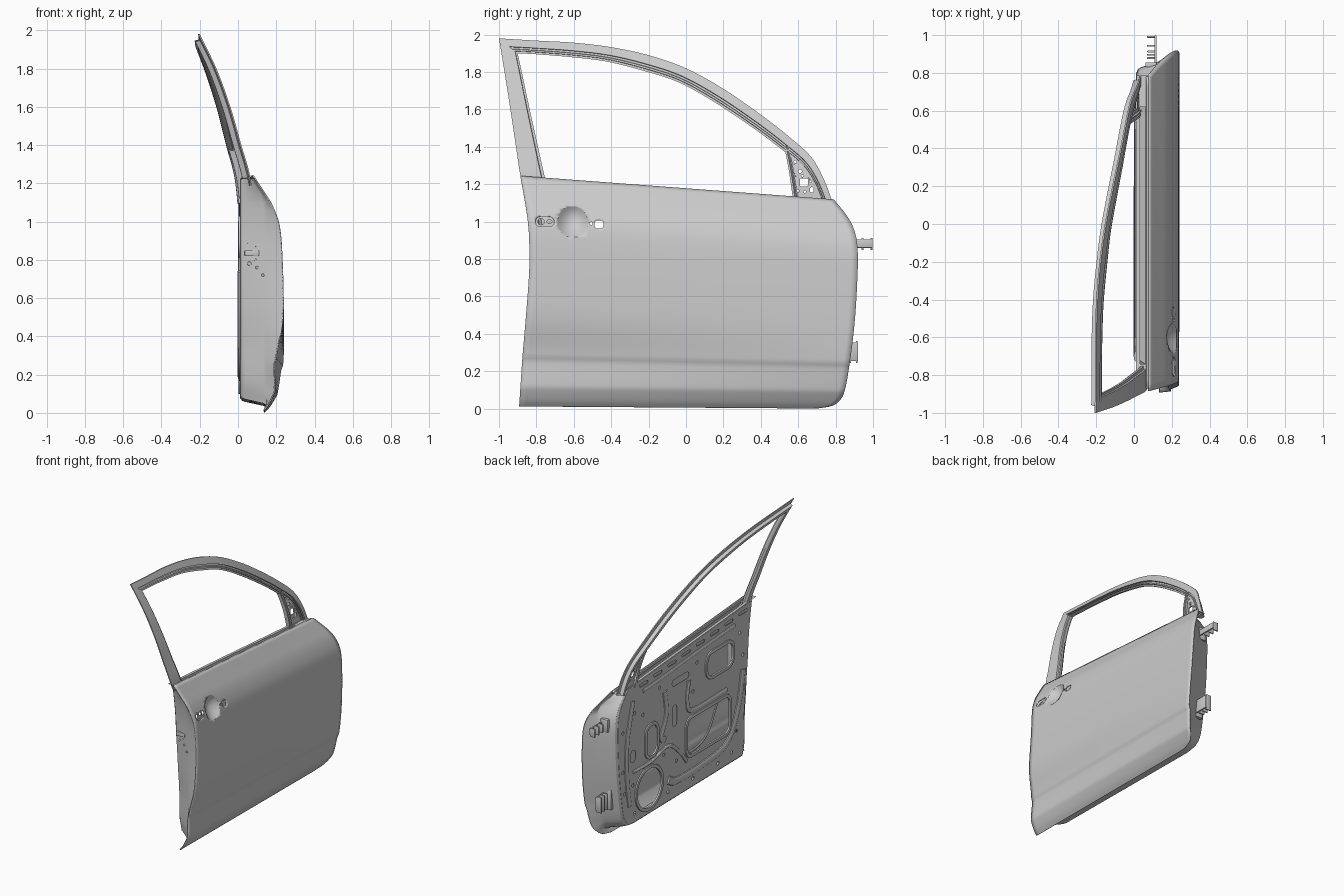
import bpy, bmesh, math
from mathutils import Vector

if "Cube" in bpy.data.objects:
    bpy.data.objects.remove(bpy.data.objects["Cube"])

# ---------- helpers ----------
def herm(pts, t):
    """smooth interpolation of (t, value) pairs"""
    t = min(max(t, pts[0][0]), pts[-1][0])
    sl = lambda k: ((pts[min(k+1, len(pts)-1)][1] - pts[max(k-1, 0)][1]) /
                    (pts[min(k+1, len(pts)-1)][0] - pts[max(k-1, 0)][0]))
    i = next(k for k in range(len(pts)-1) if t <= pts[k+1][0])
    (a, p), (b, q) = pts[i], pts[i+1]
    h = b - a
    u = (t - a) / h
    return ((2*u**3 - 3*u*u + 1)*p + (u**3 - 2*u*u + u)*h*sl(i)
            + (3*u*u - 2*u**3)*q + (u**3 - u*u)*h*sl(i+1))

def spline(pts, n=6):
    """Catmull-Rom through tuples of any size"""
    P = [Vector(p) for p in pts]
    P = [2*P[0] - P[1]] + P + [2*P[-1] - P[-2]]
    out = []
    for i in range(1, len(P)-2):
        a, b, c, d = P[i-1:i+3]
        for k in range(n):
            u = k / n
            out.append(0.5*(2*b + (c-a)*u + (2*a-5*b+4*c-d)*u*u + (3*b-a-3*c+d)*u**3))
    return out + [P[-2]]

def finish(name, bm, angle=30):
    bmesh.ops.remove_doubles(bm, verts=bm.verts, dist=1e-5)
    bmesh.ops.recalc_face_normals(bm, faces=bm.faces)
    me = bpy.data.meshes.new(name)
    bm.to_mesh(me)
    bm.free()
    ob = bpy.data.objects.new(name, me)
    bpy.context.collection.objects.link(ob)
    bpy.ops.object.select_all(action='DESELECT')
    ob.select_set(True)
    bpy.context.view_layer.objects.active = ob
    bpy.ops.object.shade_smooth_by_angle(angle=math.radians(angle))
    return ob

def apply(ob, kind, **kw):
    m = ob.modifiers.new(kind, kind)
    for k, v in kw.items():
        setattr(m, k, v)
    bpy.context.view_layer.objects.active = ob
    bpy.ops.object.modifier_apply(modifier=m.name)

def loft(name, rings, closed=False, caps=False):
    bm = bmesh.new()
    R = [[bm.verts.new(p) for p in r] for r in rings]
    n = len(R[0])
    for a, b in zip(R, R[1:]):
        for i in range(n if closed else n-1):
            j = (i+1) % n
            bm.faces.new((a[i], a[j], b[j], b[i]))
    if caps:
        bm.faces.new(R[0])
        bm.faces.new(R[-1])
    return finish(name, bm)

def rrect(cy, cz, w, h, r=None, n=6):
    r = min(w, h)*0.499 if r is None else r
    out = []
    for k, (sy, sz) in enumerate(((1, 1), (-1, 1), (-1, -1), (1, -1))):
        for i in range(n+1):
            a = math.pi/2*(k + i/n)
            out.append((cy + sy*(w/2-r) + r*math.cos(a), cz + sz*(h/2-r) + r*math.sin(a)))
    return out

def plate(name, loops, xf, thick, bevel=0):
    """flat sheet in the y-z plane; the loops after the first are holes"""
    cu = bpy.data.curves.new(name, 'CURVE')
    cu.dimensions, cu.fill_mode = '2D', 'BOTH'
    cu.extrude, cu.bevel_depth, cu.bevel_resolution, cu.offset = thick/2, bevel, 1, -bevel
    for lp in loops:
        s = cu.splines.new('POLY')
        s.points.add(len(lp)-1)
        for p, (y, z) in zip(s.points, lp):
            p.co = (y, z, 0, 1)
        s.use_cyclic_u = True
    tmp = bpy.data.objects.new("tmp", cu)
    bpy.context.collection.objects.link(tmp)
    me = bpy.data.meshes.new_from_object(tmp.evaluated_get(bpy.context.evaluated_depsgraph_get()))
    bpy.data.objects.remove(tmp)
    bm = bmesh.new()
    bm.from_mesh(me)
    for v in bm.verts:
        y, z, d = v.co
        v.co = (d + (xf(y, z) if callable(xf) else xf), y, z)
    return finish(name, bm)

def ridge(name, pts, w, x, h):
    """flattened rounded rib following a path on the inner panel"""
    P = spline(pts, 8)
    rings = []
    for i, p in enumerate(P):
        d = (P[min(i+1, len(P)-1)] - P[max(i-1, 0)]).normalized()
        rings.append([(x - h*math.sin(a), p[0] - d[1]*w*math.cos(a), p[1] + d[0]*w*math.cos(a))
                      for a in [math.pi*k/6 for k in range(7)]])
    return loft(name, rings, caps=True)

def box(name, x, y, z, bev=0.004):
    bm = bmesh.new()
    bmesh.ops.create_cube(bm, size=1)
    for v in bm.verts:
        v.co = [(a+b)/2 + c*(b-a) for (a, b), c in zip((x, y, z), v.co)]
    bmesh.ops.bevel(bm, geom=bm.edges[:], offset=bev, segments=2, affect='EDGES', profile=0.5)
    return finish(name, bm)

# ---------- door body shape ----------
PROF = [(0, .14), (.025, .165), (.075, .2), (.09, .207), (.18, .223), (.2, .226), (.225, .236), (.36, .241),
        (.5, .239), (.65, .233), (.75, .225), (.81, .211), (.88, .176), (.94, .129), (1, .08)]
REAR = [(0, -.892), (.1, -.884), (.22, -.874), (.4, -.855), (.6, -.838), (.75, -.84), (.85, -.853), (1, -.885)]
FRONT = [(0, .7), (.01, .77), (.03, .812), (.07, .843), (.2, .872), (.4, .9), (.6, .915), (.76, .918),
         (.85, .903), (.92, .865), (1, .79)]
bot = lambda y: .012 - .007*(y+.885)
top = lambda y: 1.245 - .075*(y+.885)
Z = lambda y, t: bot(y) + t*(top(y)-bot(y))

def skin_x(y, z):
    t = (z-bot(y)) / (top(y)-bot(y))
    return herm(PROF, t) - .034*max(0, 1-(y+.88)/1.75)*math.exp(-((t-.22)/.12)**2)

# ---------- outer skin with handle openings ----------
rows = []
for i in range(81):
    t = (i/80)**1.3
    a, b = herm(REAR, t), herm(FRONT, t)
    ys = [a + (b-a)*k/50 for k in range(51)]
    rows.append([(skin_x(y, Z(y, t)), y, Z(y, t)) for y in ys])
skin = loft("outer_skin", rows)
apply(skin, 'SOLIDIFY', thickness=.007, offset=-1)
HB = (-.605, .998, .081)
for hole in (rrect(-.755, 1.0, .1, .052), rrect(-.465, .985, .046, .042, .012), rrect(-.507, .99, .016, .016),
             rrect(HB[0], HB[1], 2*HB[2], 2*HB[2])):
    cut = plate("cutter", [hole], .2, .2)
    cut.hide_render = True
    apply(skin, 'BOOLEAN', operation='DIFFERENCE', solver='EXACT', object=cut)
    bpy.data.objects.remove(cut)
bowl = []
for k in range(9):
    r = max(k/8, .01)
    pts = [(HB[0] + HB[2]*r*math.cos(a), HB[1] + HB[2]*r*math.sin(a)) for a in [math.tau*j/32 for j in range(32)]]
    bowl.append([(skin_x(y, z) - .045*(1-r*r) - .001, y, z) for y, z in pts])
loft("handle_bowl", bowl, closed=True)
plate("handle_lock_bezel", [rrect(-.755, 1.0, .1, .052), rrect(-.775, 1.0, .034, .034), rrect(-.73, 1.0, .026, .02)],
      lambda y, z: skin_x(y, z)-.022, .006)

# ---------- inner panel: stepped side wall, set further in at the lower rear and the front ----------
TUCK = [(0, .12), (.08, .09), (.25, .07), (.45, .03), (.65, 0), (1, 0)]
def perimeter(d):
    t0, out = d/1.2, []
    T = [(1-k/40)**1.4 for k in range(41)]
    for t in T:
        out.append((herm(REAR, t0+t*(1-t0)) + d*(1 + herm(TUCK, t)/.07), t0 + t*(.985-t0)))
    a, b = out[-1][0], herm(FRONT, 0)-d*1.5
    out += [(a + (b-a)*k/24, t0) for k in range(1, 24)]
    out += [(herm(FRONT, t)-d*1.5, t0 + t*(.985-t0)) for t in reversed(T)]
    return [(y, Z(y, t)) for y, t in out]

steps = ((.003, lambda s: s-.007), (.03, lambda s: min(.15, s-.018)), (.038, lambda s: min(.132, s-.026)),
         (.06, lambda s: .035), (.066, lambda s: .021), (.078, lambda s: .013))
loft("inner_side_wall", [[(f(skin_x(*p)), *p) for p in perimeter(d)] for d, f in steps])

# ---------- inner panel face with openings ----------
BIG = (-.28, .47, .5, .27, .05)
UPPER = (-.42, .92, .3, .17, .06)
MID = (.4, .62, .12, .22, .05)
holes = [rrect(*BIG), rrect(*UPPER), rrect(*MID), rrect(.43, .27, .29, .29, None, 10),
         rrect(.05, .95, .2, .05), rrect(.12, .7, .05, .16), rrect(.62, .58, .06, .09), rrect(-.69, .62, .05, .12)]
holes += [rrect(-.7+.17*k, top(-.7+.17*k)-.06, .1, .022) for k in range(8)]
small = [(.72, .33), (.74, .5), (.74, .8), (.6, .9), (.5, .85), (.3, .98), (.25, .45), (.62, .36), (.2, .15), (-.1, .14),
         (-.4, .14), (-.56, .16), (-.62, .3), (-.7, .85), (-.66, 1.03), (-.1, .8), (-.15, 1.0), (.1, .35), (.6, .14)]
holes += [rrect(y, z, .026, .026) for y, z in small]
plate("inner_panel", [perimeter(.078)] + holes, .013, .004)

# raised rims around the openings and pressed ribs
for nm, (y, z, w, h, r) in (("window_access_rim", BIG), ("upper_access_rim", UPPER), ("mid_access_rim", MID),
                            ("speaker_rim", (.43, .27, .29, .29, .1449))):
    plate(nm, [rrect(y, z, w+.05, h+.05, r+.025, 10), rrect(y, z, w, h, r, 10)], .008, .008, .002)
ridge("lower_sweep_rib", [(-.7, .74), (-.64, .47), (-.5, .25), (-.2, .2), (.1, .2), (.2, .24)], .03, .012, .014)
ridge("cable_rib", [(.62, .46), (.4, .46), (.2, .5), (.06, .4), (-.02, .3)], .014, .012, .012)
ridge("front_rib", [(.66, .22), (.69, .42), (.69, .7), (.62, 1.0)], .024, .012, .012)
ridge("upper_rib", [(.5, 1.03), (.2, 1.05), (-.15, 1.08), (-.6, 1.11)], .016, .012, .01)
ridge("centre_rib", [(.24, .93), (.22, .75), (.28, .6), (.24, .56)], .025, .012, .012)
ridge("brace_rib", [(-.05, .9), (-.03, .75), (-.1, .66), (-.5, .66)], .02, .012, .012)
ridge("window_brace", [(-.02, .35), (-.18, .36), (-.3, .43), (-.4, .6)], .012, .02, .008)

# ---------- belt line ----------
ys = [-.87 + 1.65*k/30 for k in range(31)]
belt = loft("outer_belt_reinforcement", [[(.078, y, top(y)-.003) for y in ys], [(.066, y, top(y)-.003) for y in ys],
            [(.062, y, top(y)-.02) for y in ys]])
apply(belt, 'SOLIDIFY', thickness=.004)
loft("inner_belt_lip", [[(x, y, top(y)+dz) for y in ys[2:-2]] for x, dz in
                        ((.012, -.03), (.012, -.012), (.032, -.012), (.032, -.1))])
for nm, a, b in (("rear_belt_cap", -.86, -.74), ("front_belt_cap", .62, .785)):
    loft(nm, [[(x, y, top(y)-.014) for y in (a, b)] for x in (.012, .04, .076)])

# ---------- window frame ----------
LEAN = [(1.05, .09), (1.24, .066), (1.4, .02), (1.6, -.038), (1.8, -.112), (1.98, -.2)]
frame_x = lambda y, z: herm(LEAN, z) - .026*(y+1)

def frame(name, pairs, prof):
    rings = []
    for oy, oz, iy, iz in spline(pairs, 6):
        pts = [(oy+(iy-oy)*w, oz+(iz-oz)*w, d) for w, d in prof]
        rings.append([(frame_x(y, z)+d, y, z) for y, z, d in pts])
    return loft(name, rings, closed=True, caps=True)

frame("upper_window_frame",
      [(-1, 1.98, -.9, 1.9), (-.8, 1.968, -.8, 1.895), (-.6, 1.957, -.62, 1.88), (-.4, 1.933, -.43, 1.857),
       (-.2, 1.89, -.24, 1.81), (0, 1.82, -.04, 1.745), (.2, 1.71, .155, 1.637), (.4, 1.572, .35, 1.507),
       (.55, 1.455, .5, 1.395), (.67, 1.345, .62, 1.295), (.74, 1.22, .685, 1.2), (.785, 1.1, .73, 1.09)],
      [(0, 0), (.55, 0), (.58, -.012), (.7, -.012), (.73, -.002), (.84, -.002), (.86, -.012), (1, -.012), (1, -.026),
       (.85, -.042), (.42, -.042), (.34, -.014), (0, -.008)])
frame("rear_window_pillar",
      [(-.862, 1.19, -.748, 1.19), (-.885, 1.245, -.757, 1.245), (-.912, 1.42, -.796, 1.42), (-.942, 1.62, -.84, 1.62),
       (-.972, 1.81, -.88, 1.81), (-1, 1.98, -.9, 1.9)],
      [(0, 0), (.86, 0), (.88, -.012), (1, -.012), (1, -.026), (.9, -.042), (.5, -.042), (.42, -.014), (0, -.008)])

# mirror mounting corner and its divider bar
plate("mirror_corner_panel",
      [[(.545, 1.39), (.6, 1.335), (.65, 1.27), (.69, 1.2), (.725, 1.1), (.59, 1.1)],
       rrect(.63, 1.21, .042, .042, .004), rrect(.61, 1.27, .02, .02), rrect(.622, 1.245, .012, .012),
       rrect(.597, 1.165, .016, .016), rrect(.672, 1.17, .02, .03), rrect(.585, 1.32, .014, .014),
       rrect(.665, 1.215, .012, .012), rrect(.635, 1.16, .014, .014)],
      lambda y, z: frame_x(y, z)-.018, .008)
frame("mirror_corner_divider", [(.522, 1.415, .552, 1.4), (.547, 1.29, .575, 1.28), (.575, 1.1, .605, 1.1)],
      [(0, -.006), (.4, -.006), (.5, -.014), (.65, -.014), (.75, -.004), (1, -.004), (1, -.036), (0, -.036)])

# ---------- hinges on the front edge ----------
for nm, z0, z1, y0, y1 in (("upper_hinge", .86, .905, .85, .998), ("lower_hinge", .255, .355, .81, .92)):
    box(nm + "_arm", (.108, .12), (y0, y1), (z0, z1))
    box(nm + "_base", (.06, .12), (y0-.02, y0+.005), (z0-.025, z1+.025))
    for k in range(3):
        y = y1 - .006 - k*(y1-y0)*.32
        box(nm + "_prong", (.07, .112), (y-.006, y+.004), (z0-.012, z1+.008), .002)

# ---------- latch and bolts on the rear edge ----------
def disc(name, x, z, r):
    t = (z-.012)/1.233
    bm = bmesh.new()
    bmesh.ops.create_cone(bm, cap_ends=True, segments=16, radius1=r, radius2=r*.8, depth=.014)
    for v in bm.verts:
        a, b, c = v.co
        v.co = (x+a, herm(REAR, t) + .034 + (.15-x)*.25 - c*.6, z+b)
    finish(name, bm)
for x, z, r in ((.06, .89, .012), (.1, .87, .009), (.06, .78, .012), (.1, .76, .009), (.09, .8, .008),
                (.11, 1.14, .009), (.13, .72, .008), (.08, 1.0, .008)):
    disc("shut_face_bolt", min(x, skin_x(-.84, z)-.03), z, r)
yl = herm(REAR, .68)
box("latch_plate", (.035, .11), (yl+.04, yl+.07), (.82, .85))
